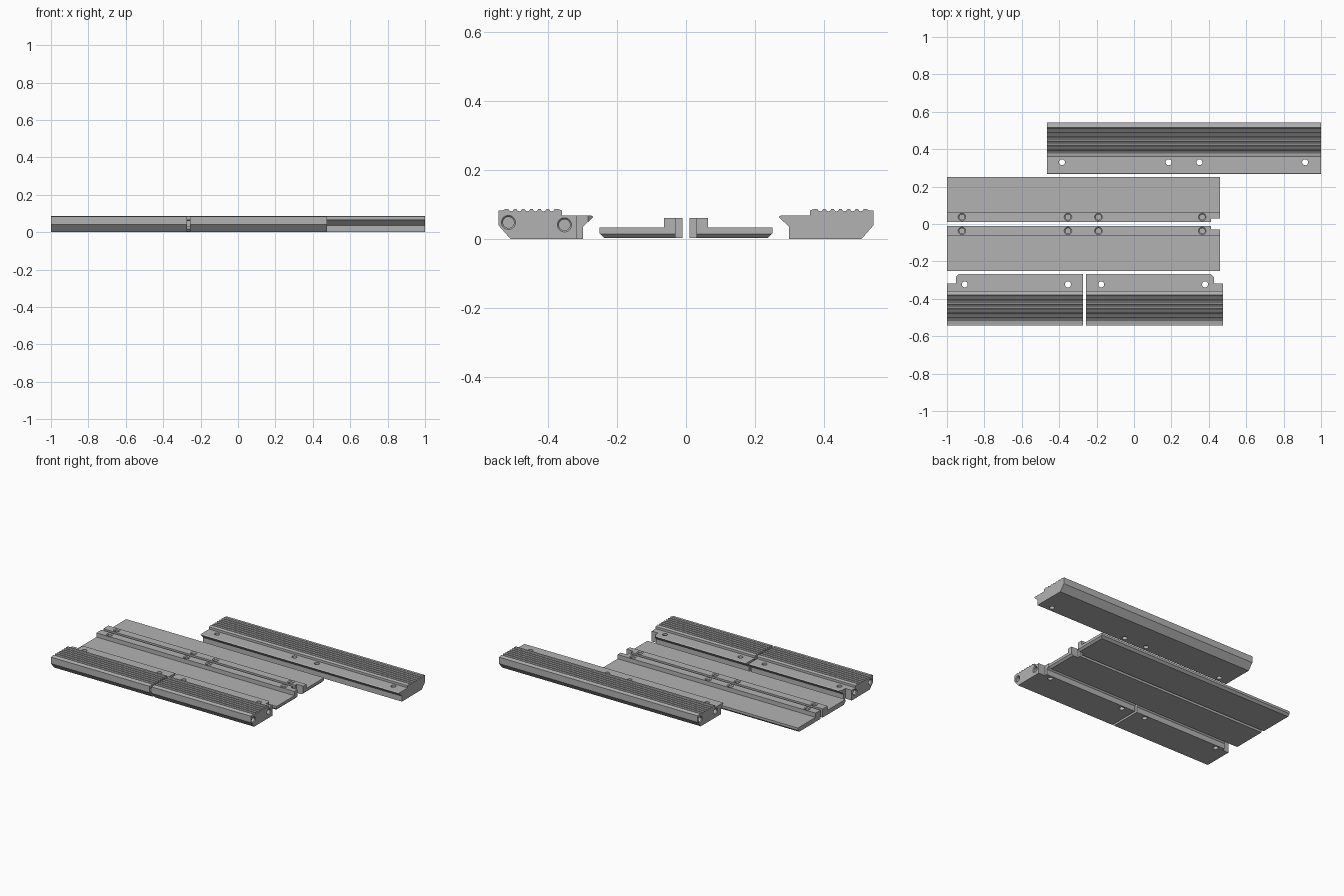
import bpy, bmesh, math
from mathutils import Matrix, Vector

if "Cube" in bpy.data.objects:
    bpy.data.objects.remove(bpy.data.objects["Cube"])

steel = bpy.data.materials.new("brushed grey")
steel.diffuse_color = (0.45, 0.45, 0.45, 1)
steel.use_nodes = True
steel.node_tree.nodes["Principled BSDF"].inputs["Base Color"].default_value = steel.diffuse_color


def extrude(name, pts, axis, a, b):
    """Prism from a 2D outline: axis 'x' takes (y, z) points, axis 'z' takes (x, y)."""
    bm = bmesh.new()
    co = (lambda p: (a, p[0], p[1])) if axis == 'x' else (lambda p: (p[0], p[1], a))
    f = bm.faces.new([bm.verts.new(co(p)) for p in pts])
    r = bmesh.ops.extrude_face_region(bm, geom=[f])
    d = Vector((b - a, 0, 0)) if axis == 'x' else Vector((0, 0, b - a))
    bmesh.ops.translate(bm, vec=d, verts=[v for v in r['geom'] if isinstance(v, bmesh.types.BMVert)])
    bmesh.ops.recalc_face_normals(bm, faces=bm.faces)
    me = bpy.data.meshes.new(name)
    bm.to_mesh(me)
    bm.free()
    ob = bpy.data.objects.new(name, me)
    bpy.context.collection.objects.link(ob)
    me.materials.append(steel)
    return ob


def drill(name, mouth, direction, stages):
    """Revolved drill: stages are (depth, radius) pairs along the direction."""
    bm = bmesh.new()
    rot = Vector(direction).to_track_quat('Z', 'Y').to_matrix().to_4x4()
    m = Matrix.Translation(mouth) @ rot
    n = 24
    rings = [[bm.verts.new(m @ Vector((r * math.cos(i * math.tau / n), r * math.sin(i * math.tau / n), d)))
              for i in range(n)] for d, r in stages]
    for p, q in zip(rings, rings[1:]):
        for i in range(n):
            bm.faces.new((p[i], p[(i + 1) % n], q[(i + 1) % n], q[i]))
    bm.faces.new(rings[0])
    bm.faces.new(rings[-1])
    bmesh.ops.recalc_face_normals(bm, faces=bm.faces)
    me = bpy.data.meshes.new(name)
    bm.to_mesh(me)
    bm.free()
    ob = bpy.data.objects.new(name, me)
    bpy.context.collection.objects.link(ob)
    me.materials.append(steel)
    return ob


def cut(ob, cutters):
    """Subtract every cutter and remove it."""
    for c in cutters:
        mod = ob.modifiers.new("cut", 'BOOLEAN')
        mod.operation, mod.solver, mod.object = 'DIFFERENCE', 'EXACT', c
    deps = bpy.context.evaluated_depsgraph_get()
    me = bpy.data.meshes.new_from_object(ob.evaluated_get(deps))
    ob.modifiers.clear()
    ob.data = me
    for c in cutters:
        bpy.data.objects.remove(c)
    bpy.ops.object.select_all(action='DESELECT')
    ob.select_set(True)
    bpy.context.view_layer.objects.active = ob
    bpy.ops.object.shade_smooth_by_angle(angle=math.radians(25))


def jaw_profile(side):
    """Jaw cross-section: undercut lip inside, scalloped grip on top, chamfer outside."""
    pts = [(0.508, 0), (0.298, 0), (0.298, 0.036), (0.268, 0.064), (0.274, 0.068),
           (0.359, 0.068), (0.359, 0.083)]
    pitch, crest, count = 0.0235, 0.006, 7
    y0 = 0.374
    for i in range(count):
        y = y0 + i * pitch
        pts += [(y, 0.0875), (y + crest, 0.0875)]
        if i < count - 1:
            w = pitch - crest
            pts += [(y + crest + w * t, 0.0875 - 0.0075 * math.sin(math.pi * t) ** 0.6)
                    for t in (0.2, 0.5, 0.8)]
    pts += [(0.531, 0.083), (0.543, 0.083), (0.543, 0.04)]
    return [(side * y, z) for y, z in pts]


def screw_holes(xs, y):
    return [drill("screw", (x, y, -0.02), (0, 0, 1), [(0, 0.016), (0.15, 0.016)]) for x in xs]


def pin_holes(x, side, direction):
    return [drill("pin", (x - direction * 0.002, side * y, z), (direction, 0, 0),
                  [(0, 0.0215), (0.002, 0.0205), (0.007, 0.016), (0.06, 0.016)])
            for y, z in ((0.514, 0.048), (0.352, 0.041))]


# Full-length jaw at the back
back_jaw = extrude("back_jaw", jaw_profile(1), 'x', -0.465, 1.0)
cut(back_jaw, screw_holes((-0.385, 0.185, 0.35, 0.915), 0.33) + pin_holes(-0.465, 1, 1))

# Two half-length jaws at the front, lip notched at the outer ends
for name, a, b, screws, end, d in (
        ("front_jaw_left", -1.0, -0.272, (-0.905, -0.353), -1.0, 1),
        ("front_jaw_right", -0.257, 0.475, (-0.175, 0.38), 0.475, -1)):
    jaw = extrude(name, jaw_profile(-1), 'x', a, b)
    notch = extrude("notch", [(end - d * 0.1, -0.317), (end + d * 0.047, -0.317),
                              (end + d * 0.047, -0.284), (end + d * 0.077, -0.254),
                              (end - d * 0.1, -0.254)], 'z', -0.1, 0.2)
    cut(jaw, [notch] + screw_holes(screws, -0.323) + pin_holes(a, -1, 1) + pin_holes(b, -1, -1))

# Mirrored pair of base plates, each with a raised rib beside the centre gap
for name, s in (("back_plate", 1), ("front_plate", -1)):
    profile = [(0.01, 0.003), (0.01, 0.061), (0.063, 0.061), (0.063, 0.033),
               (0.25, 0.033), (0.25, 0.017), (0.236, 0.003)]
    plate = extrude(name, [(s * y, z) for y, z in profile], 'x', -1.0, 0.46)
    # Corner notch at the rib end
    cutters = [extrude("corner", [(0.412, s * -0.02), (0.5, s * -0.02),
                                  (0.5, s * 0.03), (0.412, s * 0.03)], 'z', -0.1, 0.2)]
    # Chamfer under the right end
    bevel = extrude("bevel", [(0, -0.02), (0, 0.015), (0.001, 0.015)], 'x', 0, 1)
    bevel.data.clear_geometry()
    bm = bmesh.new()
    tri = [(0.448, 0.003), (0.48, 0.035), (0.48, -0.03), (0.448, -0.03)]
    f = bm.faces.new([bm.verts.new((x, -0.4, z)) for x, z in tri])
    r = bmesh.ops.extrude_face_region(bm, geom=[f])
    bmesh.ops.translate(bm, vec=(0, 0.8, 0),
                        verts=[v for v in r['geom'] if isinstance(v, bmesh.types.BMVert)])
    bmesh.ops.recalc_face_normals(bm, faces=bm.faces)
    bm.to_mesh(bevel.data)
    bm.free()
    cutters.append(bevel)
    # Blind countersunk holes along the rib
    cutters += [drill("blind", (x, s * 0.037, 0.063), (0, 0, -1),
                      [(0, 0.0215), (0.002, 0.0205), (0.007, 0.0145), (0.048, 0.0145)])
                for x in (-0.92, -0.353, -0.19, 0.365)]
    cut(plate, cutters)
